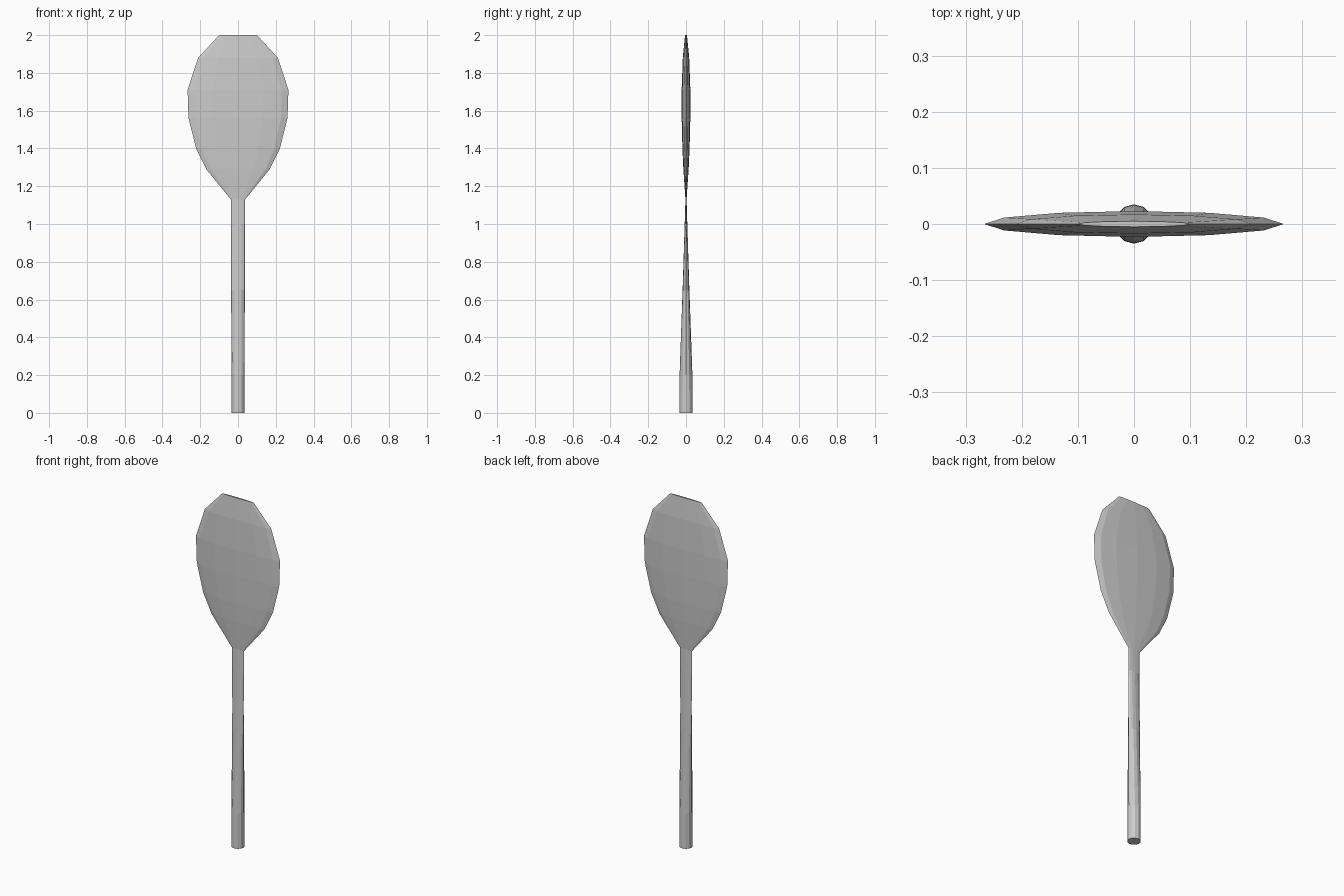
import bpy, bmesh
from math import cos, sin, pi

if "Cube" in bpy.data.objects:
    bpy.data.objects.remove(bpy.data.objects["Cube"])

SIDES = 12


def loft(name, sections):
    """Skin a stack of elliptical rings: (z, half width, half thickness)."""
    bm = bmesh.new()
    rings = []
    for z, rx, ry in sections:
        rings.append([bm.verts.new((rx * cos(2 * pi * i / SIDES),
                                    ry * sin(2 * pi * i / SIDES), z))
                      for i in range(SIDES)])
    for a, b in zip(rings, rings[1:]):
        for i in range(SIDES):
            j = (i + 1) % SIDES
            bm.faces.new((a[i], a[j], b[j], b[i]))
    bm.faces.new(rings[0][::-1])
    bm.faces.new(rings[-1])
    mesh = bpy.data.meshes.new(name)
    bm.to_mesh(mesh)
    bm.free()
    obj = bpy.data.objects.new(name, mesh)
    bpy.context.collection.objects.link(obj)
    return obj


# Round grip flattening into the neck, then the broad thin blade
loft("paddle", [
    (0.00, 0.035, 0.035),
    (0.20, 0.035, 0.034),
    (0.65, 0.036, 0.018),
    (1.00, 0.037, 0.007),
    (1.13, 0.038, 0.003),
    (1.29, 0.168, 0.014),
    (1.40, 0.222, 0.019),
    (1.56, 0.262, 0.023),
    (1.71, 0.267, 0.023),
    (1.88, 0.211, 0.017),
    (2.00, 0.100, 0.005),
])
